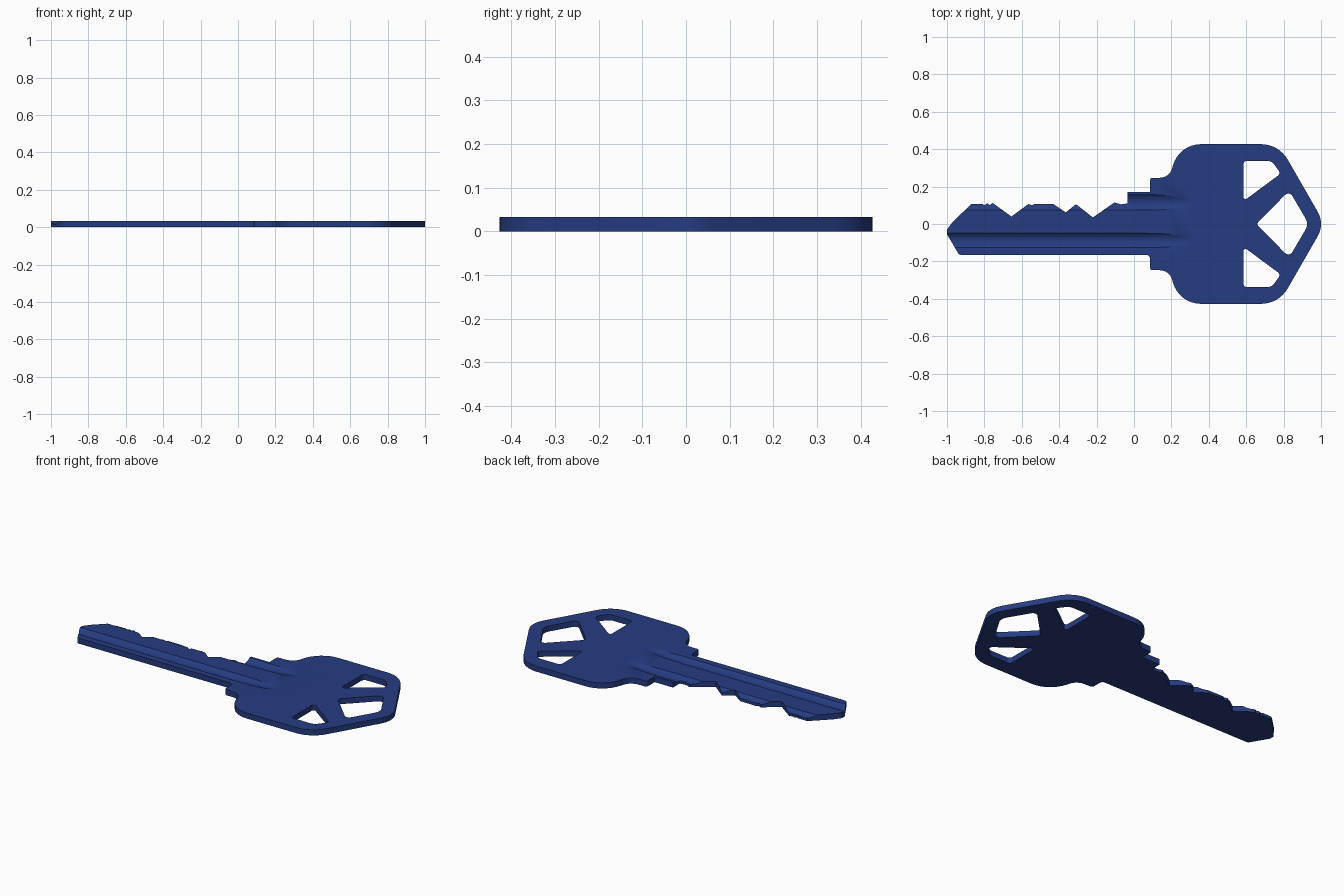
import bpy, bmesh, math
from mathutils import Vector

if "Cube" in bpy.data.objects:
    bpy.data.objects.remove(bpy.data.objects["Cube"])

T = 0.033  # key thickness


def fillet(points, steps=8):
    """Round each (x, y, radius) corner of a closed polygon."""
    out = []
    n = len(points)
    for i, (x, y, r) in enumerate(points):
        p = Vector((x, y))
        if r == 0:
            out.append(p)
            continue
        a = (Vector(points[i - 1][:2]) - p).normalized()
        b = (Vector(points[(i + 1) % n][:2]) - p).normalized()
        half = a.angle(b) / 2
        c = p + (a + b).normalized() * (r / math.sin(half))
        va = p + a * (r / math.tan(half)) - c
        vb = p + b * (r / math.tan(half)) - c
        sweep = va.angle_signed(vb)
        for k in range(steps + 1):
            t = -sweep * k / steps
            out.append(c + Vector((va.x * math.cos(t) - va.y * math.sin(t),
                                   va.x * math.sin(t) + va.y * math.cos(t))))
    return out


def make_object(name, bm):
    bmesh.ops.recalc_face_normals(bm, faces=bm.faces[:])
    mesh = bpy.data.meshes.new(name)
    bm.to_mesh(mesh)
    bm.free()
    ob = bpy.data.objects.new(name, mesh)
    bpy.context.collection.objects.link(ob)
    return ob


def prism(name, points, z0, z1):
    bm = bmesh.new()
    low = [bm.verts.new((p.x, p.y, z0)) for p in points]
    face = bm.faces.new(low)
    ext = bmesh.ops.extrude_face_region(bm, geom=[face])
    for v in ext["geom"]:
        if isinstance(v, bmesh.types.BMVert):
            v.co.z = z1
    return make_object(name, bm)


def groove_cutter(name, y, width, depth):
    """Round bar that lifts out of the surface where the milling runs out."""
    r = (width ** 2 / 4 + depth ** 2) / (2 * depth)
    bm = bmesh.new()
    rings = []
    for x, lift in ((-1.1, 0), (0.06, 0), (0.13, 0.1), (0.19, 0.3), (0.25, 0.6), (0.33, 1.1)):
        z = T + r - depth + depth * lift
        rings.append([bm.verts.new((x, y + r * math.cos(k * math.tau / 48),
                                    z + r * math.sin(k * math.tau / 48))) for k in range(48)])
    for a, b in zip(rings, rings[1:]):
        for k in range(48):
            j = (k + 1) % 48
            bm.faces.new((a[k], a[j], b[j], b[k]))
    bm.faces.new(rings[0])
    bm.faces.new(rings[-1])
    return make_object(name, bm)


def mirror_y(points):
    return [(x, -y, r) for x, y, r in reversed(points)]


# Outline: toothed blade edge, rounded bow, straight blade back
teeth = [(-1, -0.03), (-0.97, 0.01), (-0.87, 0.107), (-0.81, 0.107), (-0.80, 0.10),
         (-0.785, 0.11), (-0.77, 0.102), (-0.755, 0.112), (-0.655, 0.04), (-0.565, 0.107),
         (-0.545, 0.10), (-0.53, 0.108), (-0.43, 0.106), (-0.365, 0.062), (-0.31, 0.106),
         (-0.22, 0.035), (-0.105, 0.115), (-0.07, 0.105), (-0.035, 0.11),
         (-0.035, 0.172), (0.085, 0.172)]
bow = [(0.085, 0.247, 0.015), (0.19, 0.247, 0.07), (0.24, 0.427, 0.155), (0.774, 0.427, 0.165)]
outline = ([(x, y, 0) for x, y in teeth] + bow + [(1.02, 0, 0.13)] + mirror_y(bow)
           + [(0.085, -0.165, 0.02), (-0.935, -0.165, 0.02), (-1, -0.055, 0)])
key = prism("key", fillet(outline), 0, T)

# Bow windows
side = [(0.585, 0.122, 0.012), (0.585, 0.338, 0.02), (0.735, 0.338, 0.05), (0.785, 0.27, 0.02)]
middle = [(0.653, 0, 0.02), (0.83, 0.178, 0.025), (0.935, 0, 0.06), (0.83, -0.178, 0.025)]
cutters = [prism("window_cutter", fillet(w), -0.1, 0.1)
           for w in (side, middle, mirror_y(side))]

# Milled grooves on the upper face
cutters.append(groove_cutter("long_groove_cutter", -0.088, 0.078, 0.017))
cutters.append(groove_cutter("tooth_groove_cutter", 0.116, 0.084, 0.017))

for cutter in cutters:
    cutter.hide_render = True
    mod = key.modifiers.new(cutter.name, 'BOOLEAN')
    mod.operation = 'DIFFERENCE'
    mod.solver = 'EXACT'
    mod.object = cutter

# Bake the cuts and drop the helpers
bpy.context.view_layer.update()
baked = bpy.data.meshes.new_from_object(key.evaluated_get(bpy.context.evaluated_depsgraph_get()))
key.modifiers.clear()
key.data = baked
for cutter in cutters:
    bpy.data.objects.remove(cutter)

# Blue finish
blue = bpy.data.materials.new("blue_metal")
blue.diffuse_color = (0.018, 0.045, 0.22, 1)
blue.use_nodes = True
blue.node_tree.nodes["Principled BSDF"].inputs["Base Color"].default_value = blue.diffuse_color
key.data.materials.clear()
key.data.materials.append(blue)

bpy.ops.object.select_all(action='DESELECT')
key.select_set(True)
bpy.context.view_layer.objects.active = key
bpy.ops.object.shade_smooth_by_angle(angle=math.radians(30))
